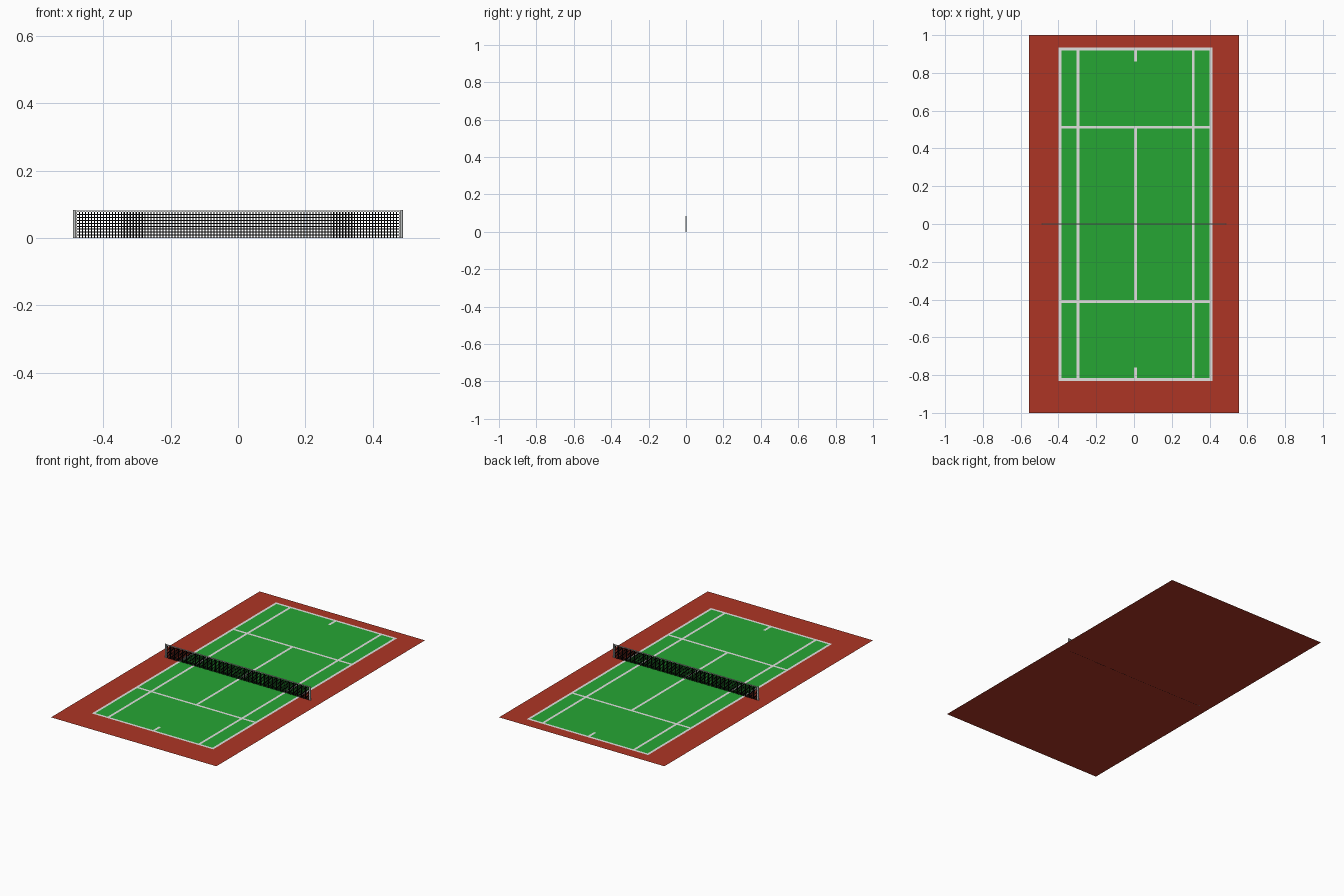
import bpy, bmesh
from mathutils import Matrix

if "Cube" in bpy.data.objects:
    bpy.data.objects.remove(bpy.data.objects["Cube"])


def material(name, rgb):
    m = bpy.data.materials.new(name)
    m.diffuse_color = (*rgb, 1)
    m.use_nodes = True
    m.node_tree.nodes["Principled BSDF"].inputs["Base Color"].default_value = m.diffuse_color
    return m


red = material("clay_red", (0.42, 0.036, 0.018))
green = material("court_green", (0.019, 0.38, 0.034))
white = material("line_white", (0.75, 0.75, 0.74))
black = material("net_black", (0.001, 0.001, 0.001))
grey = material("post_grey", (0.55, 0.57, 0.57))


def make_object(name, bm, *mats):
    me = bpy.data.meshes.new(name)
    bm.to_mesh(me)
    bm.free()
    for m in mats:
        me.materials.append(m)
    ob = bpy.data.objects.new(name, me)
    bpy.context.collection.objects.link(ob)
    return ob


# Red surround: one flat sheet under everything
bm = bmesh.new()
bmesh.ops.create_grid(bm, x_segments=1, y_segments=1, size=1,
                      matrix=Matrix.Diagonal((0.555, 1, 1, 1)))
make_object("surround", bm, red)

# Painted lines as rectangles: x0, x1, y0, y1
W = 0.0075                                  # half line width
L, R, C = -0.392, 0.408, 0.008              # sidelines and centre line
B, T = -0.824, 0.926                        # baselines
S0, S1 = -0.411, 0.512                      # service lines


def along_y(x, y0, y1):
    return (x - W, x + W, y0, y1)


def along_x(y):
    return (L - W, R + W, y - W, y + W)


lines = [along_y(x, B - W, T + W) for x in (L, -0.296, 0.314, R)]
lines += [along_x(y) for y in (B, S0, S1, T)]
lines += [along_y(C, S0, S1), along_y(C, B, -0.76), along_y(C, 0.86, T)]

# Painted court: one flat sheet cut along every line edge
COURT_Z = 0.001
xs = sorted({v for r in lines for v in r[:2]})
ys = sorted({v for r in lines for v in r[2:]})
bm = bmesh.new()
grid = [[bm.verts.new((x, y, COURT_Z)) for y in ys] for x in xs]
for i in range(len(xs) - 1):
    for j in range(len(ys) - 1):
        f = bm.faces.new((grid[i][j], grid[i + 1][j],
                          grid[i + 1][j + 1], grid[i][j + 1]))
        c = f.calc_center_median()
        if any(a < c.x < b and d < c.y < e for a, b, d, e in lines):
            f.material_index = 1
make_object("painted_court", bm, green, white)

# Net mesh: upright grid whose cells are inset and opened, then thickened
NET_W, NET_H = 0.48, 0.078
bm = bmesh.new()
bmesh.ops.create_grid(bm, x_segments=108, y_segments=9, size=1)
bm.transform(Matrix.Translation((0, 0, NET_H / 2))
             @ Matrix.Rotation(1.5707963, 4, 'X')
             @ Matrix.Diagonal((NET_W, NET_H / 2, 1, 1)))
bm.normal_update()
cells = bm.faces[:]
bmesh.ops.inset_individual(bm, faces=cells, thickness=0.0022)
bmesh.ops.delete(bm, geom=cells, context='FACES')
net = make_object("net_mesh", bm, black)
thick = net.modifiers.new("cord_thickness", 'SOLIDIFY')
thick.thickness = 0.003
thick.offset = 0


def box(bm, center, size):
    bmesh.ops.create_cube(bm, size=1, matrix=Matrix.Translation(center)
                          @ Matrix.Diagonal((*size, 1)))


# White tape along the top and both ends of the net
bm = bmesh.new()
box(bm, (0, 0, 0.0795), (0.97, 0.0034, 0.004))
for s in (-1, 1):
    box(bm, (s * 0.4805, 0, 0.039), (0.005, 0.0034, 0.077))
make_object("net_tape", bm, white)

# Round net posts
for s, side in ((-1, "left"), (1, "right")):
    bm = bmesh.new()
    bmesh.ops.create_cone(bm, cap_ends=True, segments=12, radius1=0.0035,
                          radius2=0.0035, depth=0.083,
                          matrix=Matrix.Translation((s * 0.486, 0, 0.0415)))
    make_object(side + "_net_post", bm, grey)
